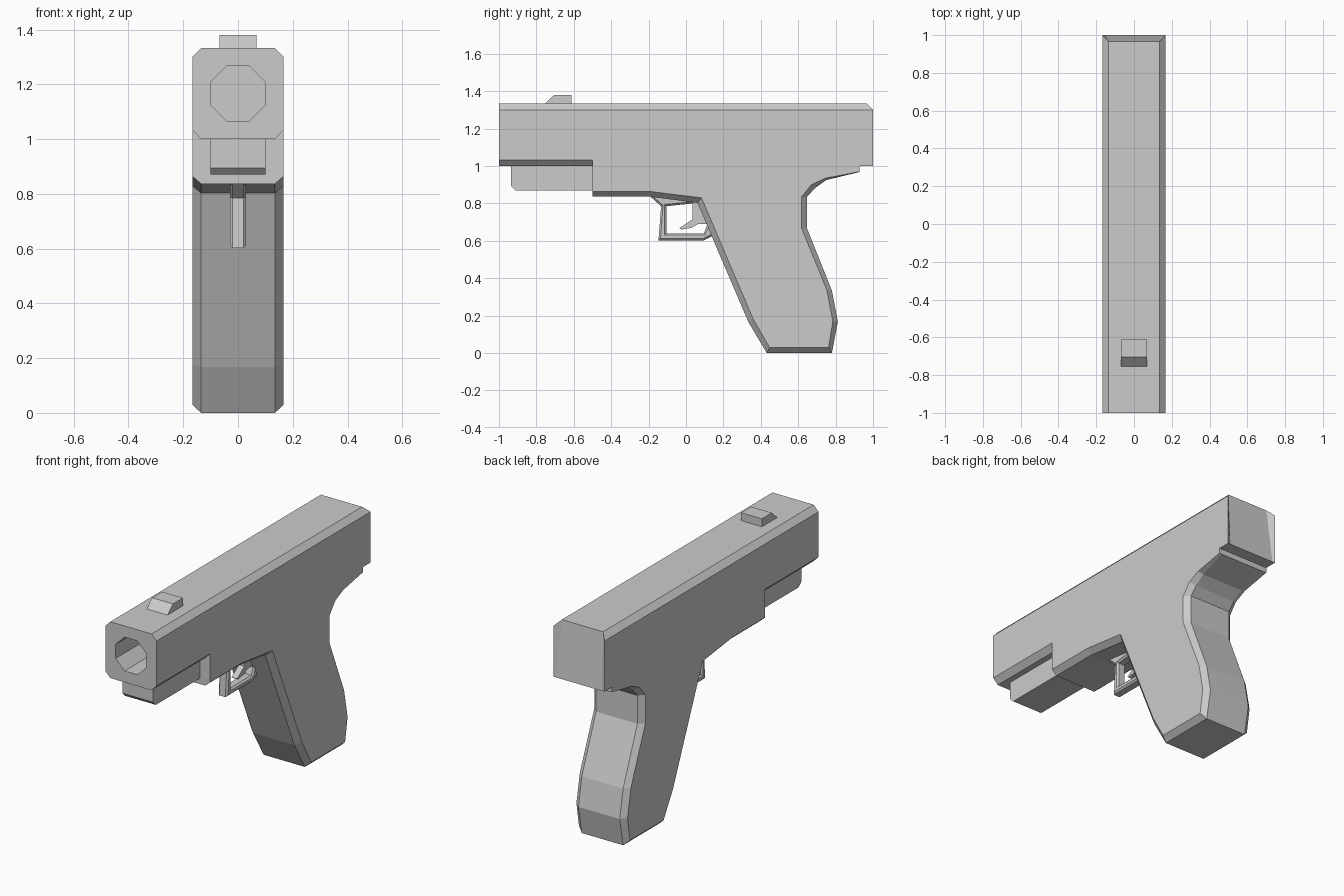
import bpy, bmesh, math

if "Cube" in bpy.data.objects:
    bpy.data.objects.remove(bpy.data.objects["Cube"])


def loft(name, sections):
    """Bridge closed (y, z) outlines placed at successive x positions."""
    bm = bmesh.new()
    rings = [[bm.verts.new((x, y, z)) for y, z in pts] for x, pts in sections]
    n = len(rings[0])
    for a, b in zip(rings, rings[1:]):
        for i in range(n):
            j = (i + 1) % n
            bm.faces.new((a[i], a[j], b[j], b[i]))
    bm.faces.new(rings[0])
    bm.faces.new(rings[-1])
    bmesh.ops.recalc_face_normals(bm, faces=bm.faces)
    mesh = bpy.data.meshes.new(name)
    bm.to_mesh(mesh)
    bm.free()
    obj = bpy.data.objects.new(name, mesh)
    bpy.context.collection.objects.link(obj)
    return obj


def prism(name, pts, half, edge=0.0):
    """Extrude an outline symmetrically in x, optionally chamfering its side rims."""
    obj = loft(name, [(-half, pts), (half, pts)])
    if edge:
        bm = bmesh.new()
        bm.from_mesh(obj.data)
        rims = [e for e in bm.edges if abs(e.verts[0].co.x - e.verts[1].co.x) < 1e-6]
        bmesh.ops.bevel(bm, geom=rims, offset=edge, segments=1, affect='EDGES')
        bm.to_mesh(obj.data)
        bm.free()
    return obj


# Body: each row is a flat-side point followed by its chamfered rim point
outline = [
    (-1, 1.30, -1, 1.333), (-1, 1.033, -1, 1.0), (-.5, 1.033, -.5, 1.0),
    (-.5, .865, -.5, .837), (-.2, .865, -.2, .837), (.083, .83, .061, .803),
    (.36, .18, .333, .167), (.447, .03, .432, 0), (.762, .03, .78, 0),
    (.785, .17, .812, .167), (.752, .34, .78, .335), (.618, .667, .647, .667),
    (.618, .835, .647, .835), (.67, .90, .69, .882), (.745, .935, .75, .925),
    (.928, .97, .928, .968), (.928, 1.0, .928, 1.0), (1, 1.0, 1, 1.0),
    (1, 1.30, .967, 1.333),
]
side = [p[:2] for p in outline]
rim = [p[2:] for p in outline]
body = loft("body", [(-.167, side), (-.135, rim), (.135, rim), (.167, side)])
# The rear end wall stays full width below its top chamfer
for v in body.data.vertices:
    if v.co.y > .92 and v.co.z < 1.01 and abs(v.co.x) < .16:
        v.co.x = math.copysign(.15, v.co.x)

# Octagonal bore in the muzzle
bpy.ops.mesh.primitive_cylinder_add(
    vertices=8, radius=.1 / math.cos(math.pi / 8), depth=.8, location=(0, -1, 1.167))
cutter = bpy.context.object
cutter.name = "bore_cutter"
cutter.rotation_euler = (math.pi / 2, math.pi / 8, 0)
cutter.hide_render = True
cutter.display_type = 'WIRE'
bore = body.modifiers.new("bore", 'BOOLEAN')
bore.operation = 'DIFFERENCE'
bore.solver = 'EXACT'
bore.object = cutter

# Accessory rail block below the muzzle
prism("rail", [(-.935, 1.01), (-.935, .895), (-.91, .87), (-.48, .87), (-.48, 1.01)], .1)

# Front sight
prism("front_sight", [(-.755, 1.325), (-.755, 1.333), (-.705, 1.38),
                      (-.612, 1.38), (-.612, 1.325)], .068)

# Trigger guard, an open loop running from the frame to the grip
prism("trigger_guard", [
    (-.2, .845), (-.133, .785), (-.147, .603), (.095, .603), (.17, .64),
    (.13, .70), (.115, .69), (.095, .64), (-.105, .64), (-.105, .785),
    (.035, .80), (.05, .85)], .03, .01)

# Trigger
prism("trigger", [(.035, .83), (.035, .715), (-.035, .668), (-.025, .66),
                  (.03, .67), (.065, .69), (.12, .69), (.075, .82)], .018)
